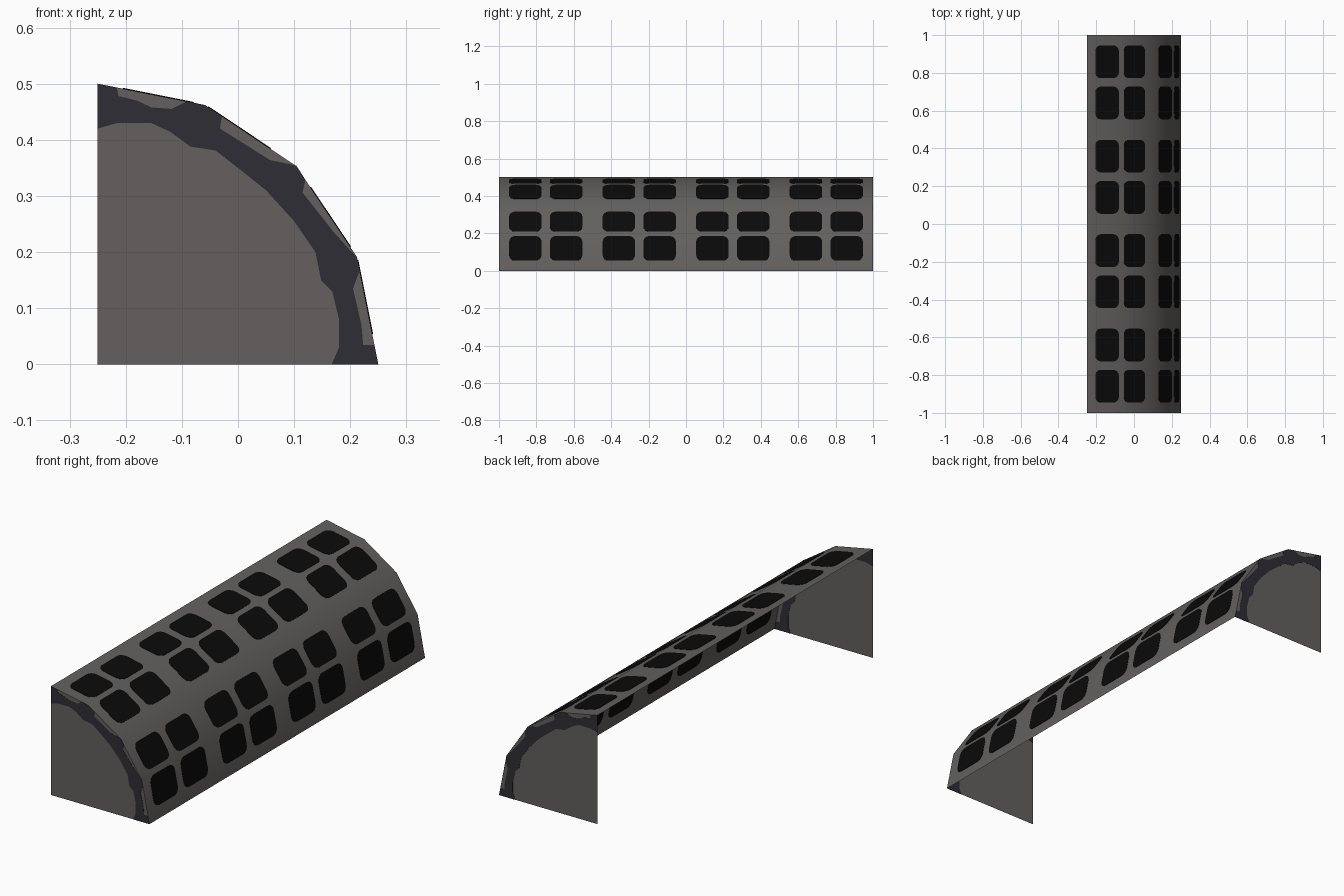
import bpy, bmesh, math
from mathutils import Vector

if "Cube" in bpy.data.objects:
    bpy.data.objects.remove(bpy.data.objects["Cube"])


def material(name, rgb):
    m = bpy.data.materials.new(name)
    m.diffuse_color = (*rgb, 1)
    m.use_nodes = True
    m.node_tree.nodes["Principled BSDF"].inputs["Base Color"].default_value = m.diffuse_color
    return m


GREY = material("warm grey", (0.125, 0.118, 0.112))
BLACK = material("black", (0.003, 0.003, 0.003))
NAVY = material("dark slate", (0.026, 0.026, 0.036))


def make_object(name, bm, mat):
    me = bpy.data.meshes.new(name)
    bm.to_mesh(me)
    bm.free()
    me.materials.append(mat)
    ob = bpy.data.objects.new(name, me)
    bpy.context.collection.objects.link(ob)
    return ob


def add_slab(bm, points, offset):
    """Thin closed plate: polygon extruded by offset."""
    face = bm.faces.new([bm.verts.new(p) for p in points])
    new = bmesh.ops.extrude_face_region(bm, geom=[face], use_keep_orig=True)["geom"]
    bmesh.ops.translate(bm, vec=offset, verts=[g for g in new if isinstance(g, bmesh.types.BMVert)])


# Quarter-round profile, four flat segments, from top back to bottom front
ARC = [(-0.25 + 0.5 * math.sin(a), 0.5 * math.cos(a))
       for a in (math.radians(22.5 * i) for i in range(5))]

# Open curved shell
bm = bmesh.new()
rows = [[bm.verts.new((x, y, z)) for x, z in ARC] for y in (-1, 1)]
for i in range(4):
    bm.faces.new((rows[0][i], rows[0][i + 1], rows[1][i + 1], rows[1][i]))
bmesh.ops.recalc_face_normals(bm, faces=bm.faces)
if bm.faces[0].normal.z < 0:
    bmesh.ops.reverse_faces(bm, faces=bm.faces)
for f in bm.faces:
    f.smooth = True
make_object("curved_shell", bm, GREY)

# Rounded dark panels, visible on both sides of the shell
bm = bmesh.new()
for i in range(4):
    a, b = (Vector((p[0], 0, p[1])) for p in ARC[i:i + 2])
    along = (b - a).normalized()
    normal = Vector((-along.z, 0, along.x))
    t0, t1 = ((0.235, 0.89), (0.03, 0.72))[i % 2]
    mid = a.lerp(b, (t0 + t1) / 2)
    half_w, half_l, r = (t1 - t0) * (b - a).length / 2, 0.087, 0.032
    for y in [-0.75 + 0.5 * k + s * 0.109 for k in range(4) for s in (-1, 1)]:
        pts = []
        for q, (sx, sy) in enumerate(((1, 1), (-1, 1), (-1, -1), (1, -1))):
            for k in range(5):
                ang = math.pi / 2 * (q + k / 4)
                u = sx * (half_w - r) + r * math.cos(ang)
                v = sy * (half_l - r) + r * math.sin(ang)
                pts.append(mid + along * u + Vector((0, y + v, 0)) - normal * 0.0015)
        add_slab(bm, pts, normal * 0.003)
bmesh.ops.recalc_face_normals(bm, faces=bm.faces)
make_object("shell_panels", bm, BLACK)

# Uneven dark band that follows the arc of each end
OUTER = [(-.25, .5), (-.216, .493), (-.213, .478), (-.18, .47), (-.155, .458), (-.118, .455),
         (-.091, .469), (-.06, .462), (-.029, .441), (-.032, .42), (.057, .364), (.104, .354),
         (.12, .329), (.115, .306), (.171, .235), (.211, .191), (.216, .165), (.205, .135),
         (.22, .07), (.223, .034), (.243, .034), (.25, 0)]
INNER = [(.167, 0), (.18, .03), (.18, .08), (.168, .13), (.148, .15), (.138, .2),
         (.10, .255), (.05, .31), (0, .35), (-.04, .381), (-.085, .388), (-.12, .414),
         (-.155, .43), (-.215, .43), (-.25, .42)]

for name, s in (("front", -1), ("back", 1)):
    # End wall
    bm = bmesh.new()
    y = s * 0.999
    wall = [bm.verts.new((x, y, z)) for x, z in ARC + [(-0.25, 0)]]
    f = bm.faces.new(wall)
    f.normal_update()
    if f.normal.y * s < 0:
        f.normal_flip()
    make_object(name + "_end_wall", bm, GREY)
    # Band plate
    bm = bmesh.new()
    add_slab(bm, [(x, s * 0.998, z) for x, z in OUTER + INNER], Vector((0, s * 0.002, 0)))
    bmesh.ops.recalc_face_normals(bm, faces=bm.faces)
    bmesh.ops.triangulate(bm, faces=[f for f in bm.faces if len(f.verts) > 4])
    make_object(name + "_end_band", bm, NAVY)
